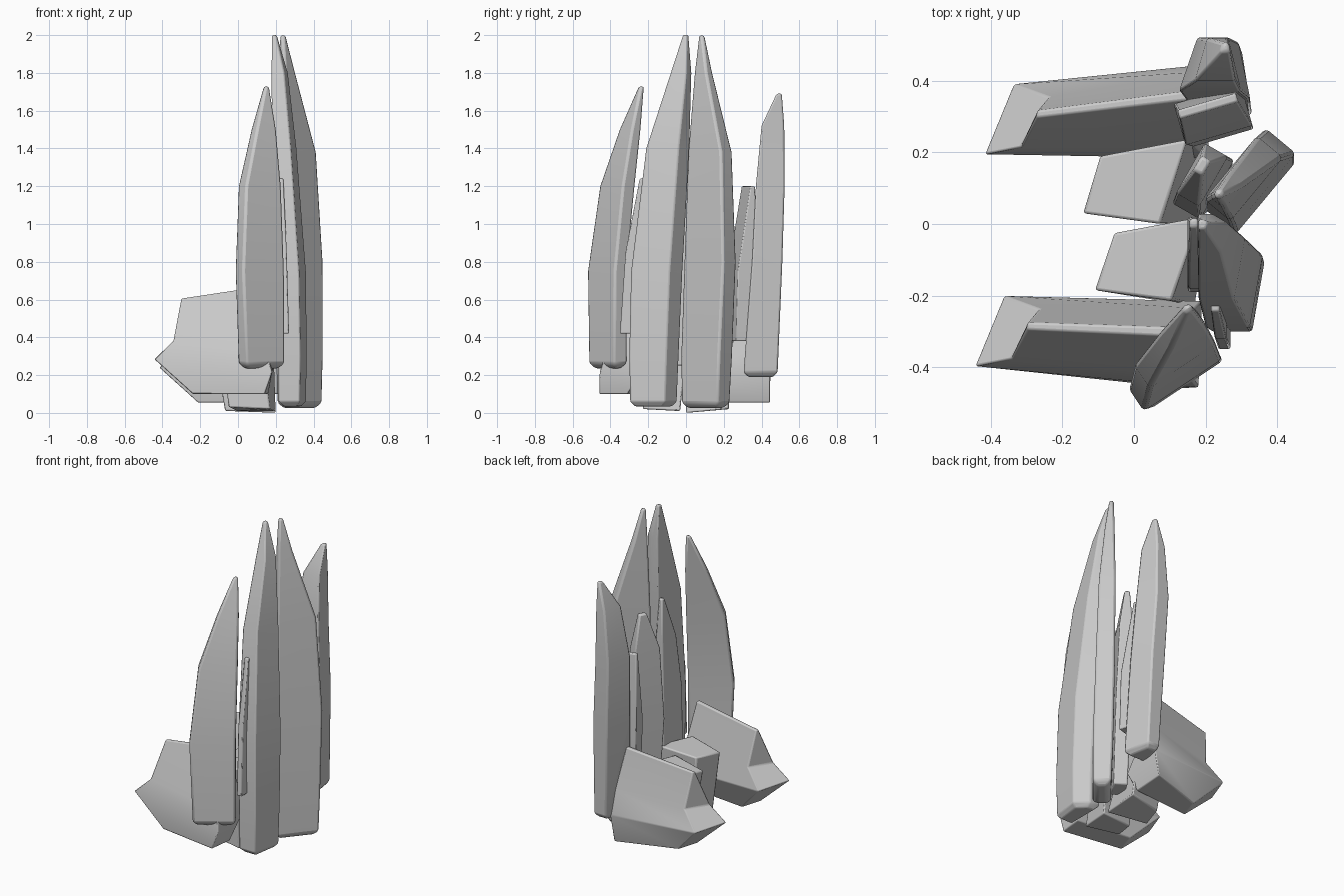
import bpy, bmesh
from mathutils import Vector


def loft(name, rings, bevel, segs=2):
    """Skin a stack of equal-sized point rings, cap both ends, soften edges."""
    bm = bmesh.new()
    vr = [[bm.verts.new(p) for p in ring] for ring in rings]
    n = len(vr[0])
    for a, b in zip(vr, vr[1:]):
        for i in range(n):
            j = (i + 1) % n
            bm.faces.new((a[i], a[j], b[j], b[i]))
    bm.faces.new(vr[0][::-1])
    bm.faces.new(vr[-1])
    bmesh.ops.recalc_face_normals(bm, faces=bm.faces)
    me = bpy.data.meshes.new(name)
    bm.to_mesh(me)
    bm.free()
    ob = bpy.data.objects.new(name, me)
    bpy.context.collection.objects.link(ob)
    mod = ob.modifiers.new("soft_edges", 'BEVEL')
    mod.width, mod.segments = bevel, segs
    mod.limit_method, mod.angle_limit = 'ANGLE', 0.5
    bpy.ops.object.select_all(action='DESELECT')
    ob.select_set(True)
    bpy.context.view_layer.objects.active = ob
    bpy.ops.object.shade_smooth_by_angle(angle=0.6)
    return ob


def blade(name, origin, u, n, rows, ridge=0.0, bevel=0.014, foot=0.0, slim=0.0):
    """Standing shard: rows are (z, u0, u1, n0, n1); ridge lifts the outer face,
    foot rounds the base, slim narrows the far edge."""
    o, u, n = Vector((*origin, 0)), Vector((*u, 0)), Vector((*n, 0))
    if foot:
        z, a, b, c, d = rows[0]
        rows = [(z, a + foot, b - foot, c + foot, d - foot),
                (z + foot, a, b, c, d)] + rows[1:]
    rings = []
    for z, u0, u1, n0, n1 in rows:
        t = n1 - n0
        k = ridge * t
        pts = [(u0, n0), (u0, n1 - k * 0.7)]
        if ridge:
            pts.append((u0 + (u1 - u0) * 0.75, n1))
        pts += [(u1, n1 - k * 1.6 - slim * t * .6), (u1, n0 + slim * t)]
        rings.append([o + u * a + n * b + Vector((0, 0, z)) for a, b in pts])
    return loft(name, rings, bevel)


X, Y = (1, 0), (0, 1)

# tall back blades
blade("back_blade_right", (0, 0), Y, X, [
    (.035, -.295, -.05, .215, .36), (.3, -.30, -.04, .215, .365),
    (.75, -.29, -.02, .20, .36), (1.4, -.21, .017, .18, .31),
    (1.8, -.08, .028, .178, .265), (2.0, -.015, .012, .18, .207)],
    ridge=.33, foot=.025)
blade("back_blade_left", (.3, .1), (.64, .77), (.77, -.64), [
    (.025, -.105, .145, -.035, .07), (.3, -.11, .155, -.045, .07),
    (.8, -.10, .172, -.055, .055), (1.38, -.09, .14, -.06, .035),
    (1.8, -.075, .01, -.055, .0), (2.0, -.065, -.04, -.05, -.025)], foot=.025)

# side blades
blade("side_blade_right", (.12, -.42), (.83, .55), (.55, -.83), [
    (.235, -.115, .13, -.045, .04), (.75, -.135, .13, -.045, .035),
    (1.2, -.085, .14, -.09, -.01), (1.5, .02, .145, -.125, -.065),
    (1.73, .115, .14, -.15, -.125)], foot=.025)
blade("side_blade_left", (0, 0), Y, X, [
    (.19, .305, .485, .17, .33), (.8, .35, .51, .14, .325),
    (1.2, .37, .522, .125, .30), (1.52, .40, .52, .17, .285),
    (1.69, .48, .507, .24, .27)], foot=.025, slim=.3)

# small shards filling the gaps
blade("gap_shard_right", (0, 0), Y, X, [
    (.42, -.35, -.22, .235, .27), (.85, -.32, -.2, .225, .258),
    (1.24, -.245, -.215, .215, .24)], bevel=.006)
blade("gap_shard_left", (.22, .3), (.96, .28), (.28, -.96), [
    (.38, -.08, .10, -.045, .065), (.75, -.095, .10, -.065, .055),
    (1.2, -.09, .08, -.045, -.02)], bevel=.006)
blade("inner_shard_left", (.2, .12), (.5, .87), (.87, -.5), [
    (.1, -.07, .06, -.03, .05), (.7, -.10, .09, -.05, .04),
    (1.15, -.07, .09, -.055, .02), (1.38, .01, .055, -.045, -.015)], bevel=.008)
blade("inner_shard_right", (0, 0), Y, X, [
    (.25, -.19, .0, .15, .23), (.8, -.18, .01, .15, .22),
    (1.15, -.12, .02, .15, .2), (1.42, -.01, .015, .155, .18)], bevel=.008)

# seat blocks
loft("seat_block_right", [
    [(-.05, -.19, .03), (-.01, -.05, .01), (.2, -.03, .01), (.17, -.23, .02)],
    [(-.11, -.185, .455), (-.055, -.025, .465), (.185, .02, .5), (.105, -.215, .49)]], .008)
loft("seat_block_left", [
    [(-.07, .03, .01), (-.03, .17, .02), (.2, .23, .02), (.2, .0, 0)],
    [(-.143, .03, .43), (-.095, .19, .44), (.148, .236, .47), (.073, .0, .46)]], .008)


# armrests: stacked rings, each (front outer, front inner, rear inner, rear outer)
def arm(name, dx, dy, dz, shift, base):
    rings = [
        [(-.24, -.40, .1), (-.2, -.27, .1), (.16, base[1], .1), (.14, base[0], .1)],
        [(-.445, -.397, .285), (-.364, -.2, .27), (.19, -.205 + shift, .26),
         (.18, -.45 + shift * .7, .215)],
        [(-.345, -.378, .38), (-.265, -.237, .38), (.17, -.225 + shift, .42),
         (.15, -.415 + shift * .6, .33)],
        [(-.3, -.295, .605), (-.298, -.275, .605), (.13, -.28 + shift, .67),
         (.13, -.305 + shift, .67)]]
    off = Vector((dx, dy, dz))
    loft(name, [[Vector(p) + off for p in r] for r in rings], .006)


arm("armrest_right", 0, 0, 0, -.01, (-.46, -.31))
arm("armrest_left", .027, .592, -.045, .06, (-.365, -.145))
